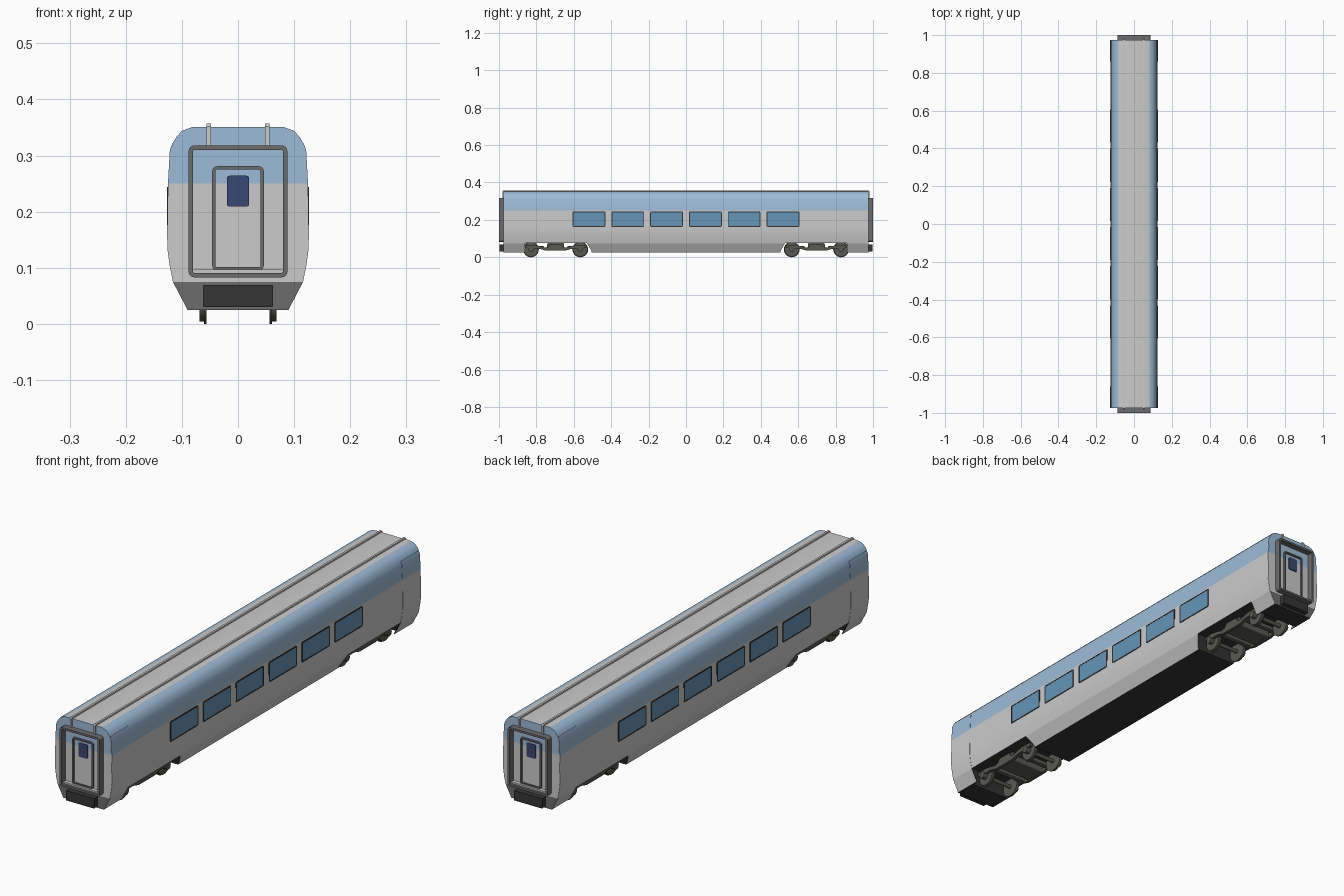
import bpy, bmesh, math
from mathutils import Matrix

if "Cube" in bpy.data.objects:
    bpy.data.objects.remove(bpy.data.objects["Cube"])


def material(name, r, g, b):
    m = bpy.data.materials.new(name)
    m.diffuse_color = (r, g, b, 1)
    m.use_nodes = True
    m.node_tree.nodes["Principled BSDF"].inputs["Base Color"].default_value = m.diffuse_color
    return m


GREY = material("light_grey", .8, .8, .8)
BLUE = material("band_blue", .34, .5, .68)
DARK = material("dark_grey", .15, .15, .15)
BLACK = material("black", .035, .035, .035)
GLASS = material("window_glass", .13, .3, .48)
NAVY = material("door_glass", .04, .065, .17)
BOGIE = material("bogie_metal", .1, .1, .085)


def finish(bm, name, mats):
    bmesh.ops.recalc_face_normals(bm, faces=bm.faces)
    me = bpy.data.meshes.new(name)
    bm.to_mesh(me)
    bm.free()
    ob = bpy.data.objects.new(name, me)
    bpy.context.collection.objects.link(ob)
    for m in mats:
        me.materials.append(m)
    return ob


def smooth(ob, angle=35):
    bpy.ops.object.select_all(action='DESELECT')
    ob.select_set(True)
    bpy.context.view_layer.objects.active = ob
    bpy.ops.object.shade_smooth_by_angle(angle=math.radians(angle))


def prism(name, pts, axis, a, b, mat, hole=None):
    """Extrude an outline along X or Y from a to b; a hole makes it a ring."""
    bm = bmesh.new()

    def loop(points, t):
        return [bm.verts.new((t, u, v) if axis == 'X' else (u, t, v)) for u, v in points]

    def bridge(p, q):
        for i in range(len(p)):
            j = (i + 1) % len(p)
            bm.faces.new((p[i], p[j], q[j], q[i]))

    o1, o2 = loop(pts, a), loop(pts, b)
    bridge(o1, o2)
    if hole:
        i1, i2 = loop(hole, a), loop(hole, b)
        bridge(i1, i2)
        bridge(o1, i1)
        bridge(o2, i2)
    else:
        bm.faces.new(o1)
        bm.faces.new(o2)
    return finish(bm, name, [mat] if mat else [])


def rounded(u0, u1, v0, v1, r, seg=4):
    pts = []
    for k, (u, v) in enumerate(((u1 - r, v1 - r), (u0 + r, v1 - r), (u0 + r, v0 + r), (u1 - r, v0 + r))):
        for i in range(seg + 1):
            t = math.pi / 2 * (k + i / seg)
            pts.append((u + r * math.cos(t), v + r * math.sin(t)))
    return pts


def ring(name, u0, u1, v0, v1, r, w, axis, a, b, mat):
    return prism(name, rounded(u0, u1, v0, v1, r), axis, a, b, mat,
                 rounded(u0 + w, u1 - w, v0 + w, v1 - w, max(r - w, .001)))


def cyl(name, r, x0, x1, y, z, seg=28):
    bm = bmesh.new()
    bmesh.ops.create_cone(bm, cap_ends=True, segments=seg, radius1=r, radius2=r, depth=abs(x1 - x0),
                          matrix=Matrix.Translation(((x0 + x1) / 2, y, z)) @ Matrix.Rotation(math.pi / 2, 4, 'Y'))
    ob = finish(bm, name, [BOGIE])
    smooth(ob)
    return ob


def paint(ob):
    """Split the livery at its colour lines and colour each face."""
    ob.data.materials.clear()
    for m in (GREY, BLUE, DARK, BLACK):
        ob.data.materials.append(m)
    bm = bmesh.new()
    bm.from_mesh(ob.data)
    for z in (.075, .25):
        bmesh.ops.bisect_plane(bm, geom=bm.verts[:] + bm.edges[:] + bm.faces[:],
                               plane_co=(0, 0, z), plane_no=(0, 0, 1))
    bm.normal_update()
    for f in bm.faces:
        c, n = f.calc_center_median(), f.normal
        f.material_index = 0
        if c.z > .25:
            f.material_index = 0 if n.z > .97 else 1
        elif abs(n.x) < .1 and c.z < .08:
            f.material_index = 2 if abs(c.y) > .97 and abs(n.y) > .9 else 3
    bm.to_mesh(ob.data)
    bm.free()
    smooth(ob)


# Body shell, extruded from one half cross-section mirrored across x
half = [(.089, .025), (.115, .075), (.121, .105), (.125, .135), (.1252, .17), (.1238, .25),
        (.1205, .31), (.116, .322), (.110, .333), (.1, .344), (.081, .351)]
body = prism("body_shell", half + [(-x, z) for x, z in reversed(half)], 'Y', -.975, .975, None)

# Openings in the skirt over the two bogies
for s in (-1, 1):
    c = s * .695
    cut = prism("bogie_cutter", [(c - .19, -.1), (c - .19, .035), (c - .165, .076),
                                 (c + .165, .076), (c + .19, .035), (c + .19, -.1)], 'X', -.3, .3, None)
    cut.hide_render = True
    mod = body.modifiers.new("bogie_opening", 'BOOLEAN')
    mod.operation, mod.solver, mod.object = 'DIFFERENCE', 'EXACT', cut
    bpy.context.view_layer.objects.active = body
    bpy.ops.object.modifier_apply(modifier=mod.name)
    bpy.data.objects.remove(cut)
paint(body)

# Side parts: end panels, windows and roof rails
for side in (-1, 1):
    for s in (-1, 1):
        skin = half[:8]
        panel = [(side * (x + .001), z) for x, z in skin] + [(side * (x - .003), z) for x, z in reversed(skin)]
        paint(prism("end_side_panel", panel, 'Y', s * .86, s * .974, None))
    for i in range(6):
        y = (i - 2.5) * .2075
        ring("window_frame", y - .088, y + .088, .163, .244, .006, .005, 'X',
             side * .12, side * .1265, BLACK)
        prism("window_glass", rounded(y - .084, y + .084, .167, .24, .003), 'X',
              side * .12, side * .1258, GLASS)
    rail = [(-.981, .318), (-.981, .352), (-.976, .357), (.976, .357), (.981, .352), (.981, .318),
            (.972, .318), (.972, .346), (-.972, .346), (-.972, .318)]
    prism("roof_rail", rail, 'X', side * .048, side * .056, GREY)

# End parts: gangway frame, door, step and coupler box
for s in (-1, 1):
    ring("gangway_frame", -.088, .088, .083, .318, .01, .008, 'Y', s * .97, s * 1.0, DARK)
    ring("door_frame", -.046, .046, .095, .281, .009, .006, 'Y', s * .97, s * .982, DARK)
    prism("door_window", rounded(-.02, .02, .209, .264, .005), 'Y', s * .97, s * .978, NAVY)
    prism("door_step", rounded(-.08, .08, .089, .097, .002), 'Y', s * .97, s * .99, GREY)
    prism("coupler_box", rounded(-.062, .062, .03, .069, .001), 'Y', s * .96, s * .997, BLACK)

# Bogies: two wheelsets, side frames and cross beams
for s in (-1, 1):
    c = s * .697
    for w in (-.132, .132):
        y = c + w
        cyl("axle", .008, -.086, .086, y, .042, 16)
        for side in (-1, 1):
            cyl("wheel_tread", .038, side * .058, side * .069, y, .042)
            cyl("wheel_flange", .042, side * .056, side * .0605, y, .042)
            cyl("axle_box", .014, side * .07, side * .089, y, .042, 16)
    arm = [(0, .035), (.05, .035), (.085, .045), (.13, .045), (.16, .05), (.16, .062),
           (.12, .066), (.085, .06), (.055, .052), (.04, .056), (.03, .072), (0, .072)]
    outline = [(c + u, v) for u, v in arm] + [(c - u, v) for u, v in reversed(arm[1:-1])]
    for side in (-1, 1):
        prism("bogie_side_frame", outline, 'X', side * .072, side * .085, BOGIE)
    prism("bogie_bolster", rounded(c - .045, c + .045, .038, .076, .006), 'X', -.075, .075, BOGIE)
    for w in (-.075, .075):
        prism("bogie_cross_beam", rounded(c + w - .012, c + w + .012, .044, .06, .004), 'X', -.075, .075, BOGIE)
